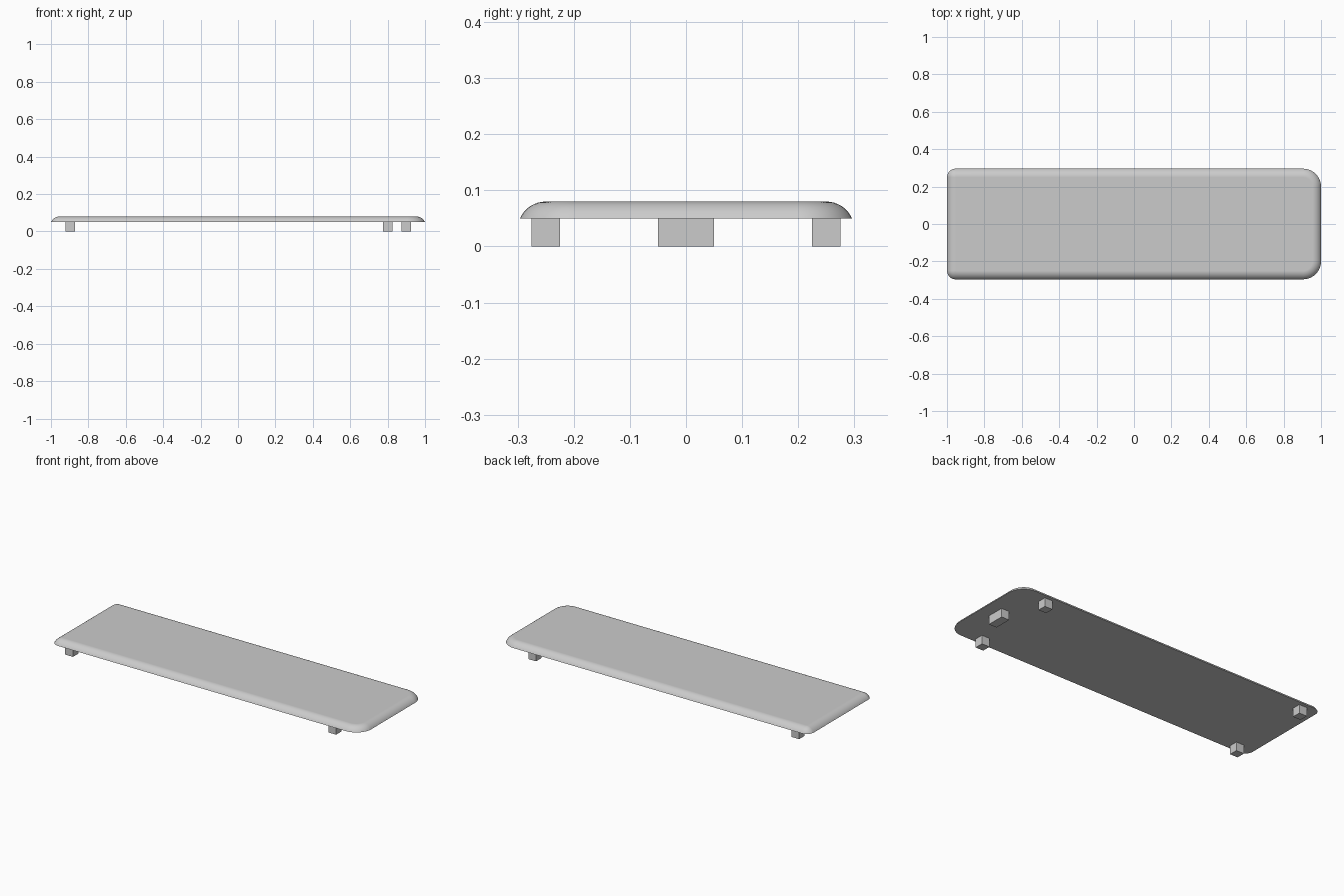
import bpy, bmesh
from math import sin, cos, pi, asin, radians

if "Cube" in bpy.data.objects:
    bpy.data.objects.remove(bpy.data.objects["Cube"], do_unlink=True)

grey = bpy.data.materials.new("light grey")
grey.use_nodes = True
colour = (0.6, 0.6, 0.6, 1)
grey.diffuse_color = colour
grey.node_tree.nodes["Principled BSDF"].inputs["Base Color"].default_value = colour

FOOT_H, TOP_Z, FILLET = 0.05, 0.08, 0.05


def make_object(name, bm):
    mesh = bpy.data.meshes.new(name)
    bm.to_mesh(mesh)
    bm.free()
    mesh.materials.append(grey)
    obj = bpy.data.objects.new(name, mesh)
    bpy.context.collection.objects.link(obj)
    return obj


# Board outline: corner centres with the corner radius of the flat top
corners = [(0.904, 0.2, 0.05), (-0.954, 0.25, 0),
           (-0.954, -0.25, 0), (0.904, -0.2, 0.05)]
ARC, STEPS = 10, 8


def outline(bm, offset, z):
    ring = []
    for i, (cx, cy, r) in enumerate(corners):
        for k in range(ARC + 1):
            a = (i + k / ARC) * pi / 2
            ring.append(bm.verts.new((cx + (r + offset) * cos(a),
                                      cy + (r + offset) * sin(a), z)))
    return ring


# Board: flat underside, walls following a truncated round fillet, flat top
bm = bmesh.new()
start = asin((FOOT_H - TOP_Z + FILLET) / FILLET)
rings = []
for s in range(STEPS + 1):
    a = start + (pi / 2 - start) * s / STEPS
    rings.append(outline(bm, FILLET * cos(a), TOP_Z - FILLET + FILLET * sin(a)))
for low, high in zip(rings, rings[1:]):
    n = len(low)
    for i in range(n):
        j = (i + 1) % n
        bm.faces.new((low[i], low[j], high[j], high[i]))
bm.faces.new(rings[-1])
bm.faces.new(rings[0][::-1])
bmesh.ops.remove_doubles(bm, verts=bm.verts, dist=1e-5)
board = make_object("board", bm)
bpy.ops.object.select_all(action="DESELECT")
board.select_set(True)
bpy.context.view_layer.objects.active = board
bpy.ops.object.shade_smooth_by_angle(angle=radians(30))
weighted = board.modifiers.new("Flat top shading", "WEIGHTED_NORMAL")
weighted.keep_sharp = True


# Feet: square blocks near the corners and one wide block at the round end
def foot(name, x, y, width):
    bm = bmesh.new()
    bmesh.ops.create_cube(bm, size=1)
    bmesh.ops.scale(bm, vec=(0.05, width, FOOT_H), verts=bm.verts)
    bmesh.ops.translate(bm, vec=(x, y, FOOT_H / 2), verts=bm.verts)
    make_object(name, bm)


for side, y in (("front", -0.25), ("back", 0.25)):
    foot(side + "_square_end_foot", -0.897, y, 0.05)
    foot(side + "_round_end_foot", 0.8, y, 0.05)
foot("middle_foot", 0.9, 0, 0.1)
